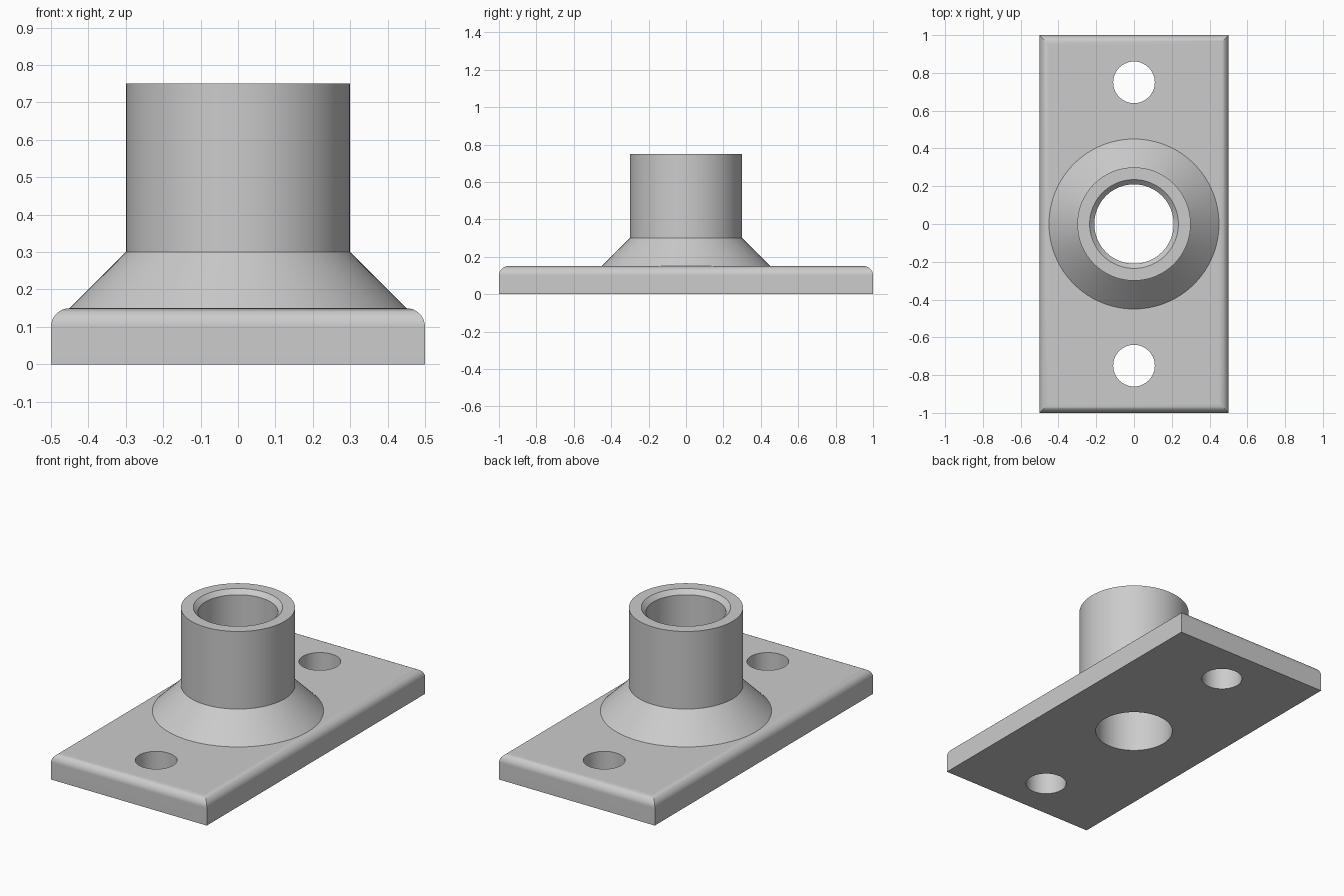
import bpy
import bmesh
import math

SIDES = 96
PLATE_TOP = 0.15
BORE = 0.21
FILLET = 0.05

if "Cube" in bpy.data.objects:
    bpy.data.objects.remove(bpy.data.objects["Cube"])

# Single plain grey finish
grey = bpy.data.materials.new("plain_grey")
grey.use_nodes = True
color = (0.6, 0.6, 0.6, 1)
grey.diffuse_color = color
grey.node_tree.nodes["Principled BSDF"].inputs["Base Color"].default_value = color


def make_object(name, bm):
    bmesh.ops.recalc_face_normals(bm, faces=bm.faces)
    mesh = bpy.data.meshes.new(name)
    bm.to_mesh(mesh)
    bm.free()
    mesh.materials.append(grey)
    obj = bpy.data.objects.new(name, mesh)
    bpy.context.collection.objects.link(obj)
    return obj


def activate(obj):
    bpy.ops.object.select_all(action='DESELECT')
    obj.select_set(True)
    bpy.context.view_layer.objects.active = obj


def smooth(obj):
    activate(obj)
    bpy.ops.object.shade_smooth_by_angle(angle=math.radians(25))
    weighted = obj.modifiers.new("even_shading", 'WEIGHTED_NORMAL')
    weighted.keep_sharp = True


# Base plate with rounded top edges
bm = bmesh.new()
bmesh.ops.create_cube(bm, size=1)
bmesh.ops.scale(bm, vec=(1, 2, PLATE_TOP), verts=bm.verts)
bmesh.ops.translate(bm, vec=(0, 0, PLATE_TOP / 2), verts=bm.verts)
rim = [e for e in bm.edges if all(v.co.z > 0.1 for v in e.verts)]
bmesh.ops.bevel(bm, geom=rim, offset=FILLET, segments=8, profile=0.5,
                affect='EDGES')
plate = make_object("base_plate", bm)

# Central bore and the two bolt holes
bm = bmesh.new()
for y, radius in ((0, BORE), (0.75, 0.11), (-0.75, 0.11)):
    hole = bmesh.ops.create_cone(bm, cap_ends=True, segments=SIDES,
                                 radius1=radius, radius2=radius, depth=1)
    bmesh.ops.translate(bm, vec=(0, y, 0), verts=hole["verts"])
cutter = make_object("hole_cutter", bm)
cutter.hide_render = True

cut = plate.modifiers.new("holes", 'BOOLEAN')
cut.operation = 'DIFFERENCE'
cut.solver = 'EXACT'
cut.object = cutter
activate(plate)
bpy.ops.object.modifier_apply(modifier=cut.name)
bpy.data.objects.remove(cutter)
smooth(plate)

# Hollow hub: flared foot, straight collar, chamfered mouth and bore
profile = [(0.45, PLATE_TOP), (0.3, 0.3), (0.3, 0.75),
           (0.235, 0.75), (BORE, 0.725), (BORE, PLATE_TOP)]
bm = bmesh.new()
verts = [bm.verts.new((r, 0, z)) for r, z in profile]
edges = [bm.edges.new(pair) for pair in zip(verts, verts[1:] + verts[:1])]
bmesh.ops.spin(bm, geom=verts + edges, cent=(0, 0, 0), axis=(0, 0, 1),
               angle=math.tau, steps=SIDES, use_merge=True)
bmesh.ops.remove_doubles(bm, verts=bm.verts, dist=0.0001)
# The underside rests on the plate, so it is left open
bm.normal_update()
under = [f for f in bm.faces
         if all(abs(v.co.z - PLATE_TOP) < 0.001 for v in f.verts)]
bmesh.ops.recalc_face_normals(bm, faces=bm.faces)
bmesh.ops.delete(bm, geom=under, context='FACES')
hub = make_object("flared_hub", bm)
smooth(hub)
